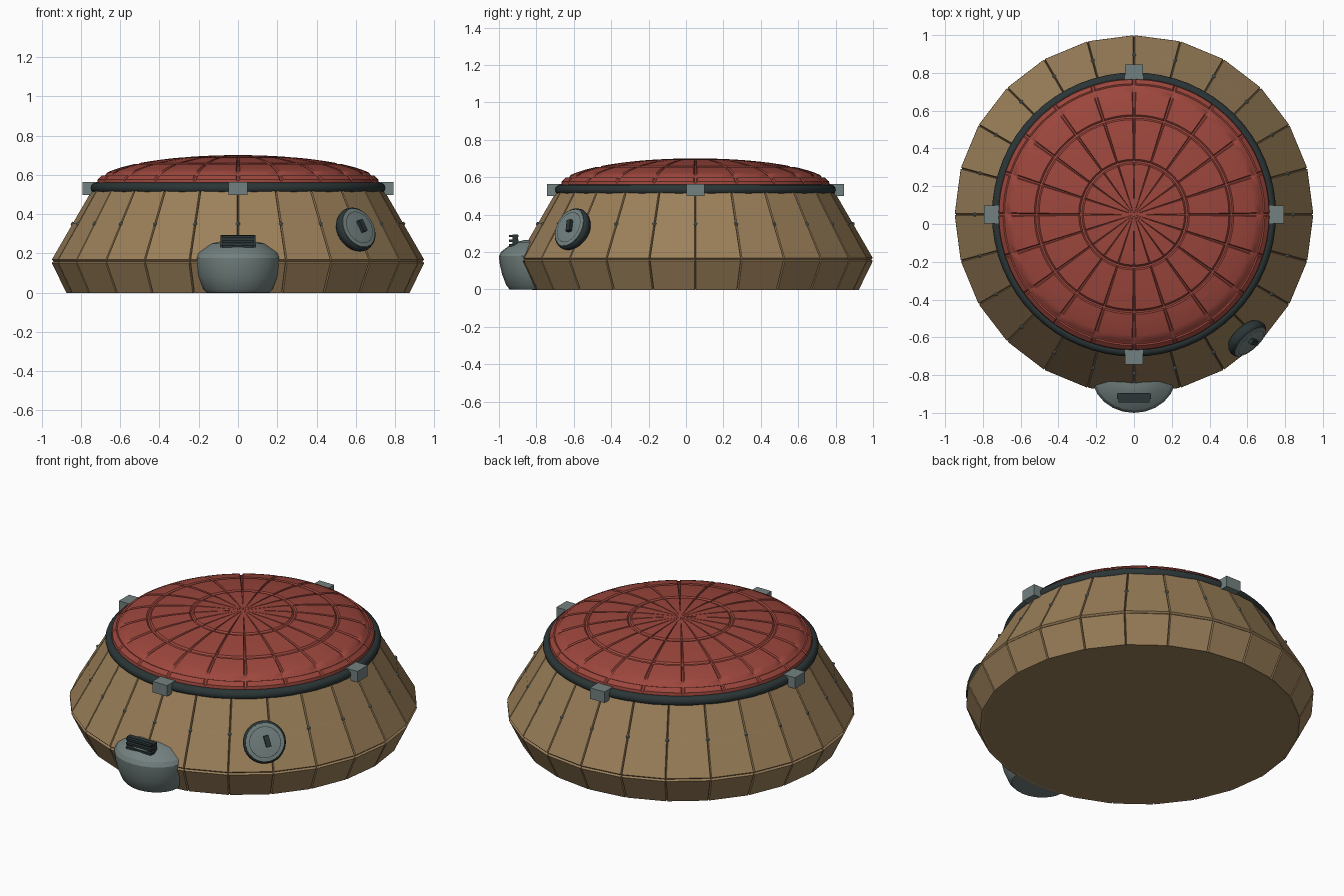
import bpy, bmesh, math
from mathutils import Matrix, Vector

if "Cube" in bpy.data.objects:
    bpy.data.objects.remove(bpy.data.objects["Cube"])

CY = 0.05                       # the round body sits slightly behind the origin
C = Vector((0, CY, 0))


def mat(name, r, g, b):
    m = bpy.data.materials.new(name)
    m.diffuse_color = (r, g, b, 1)
    m.use_nodes = True
    m.node_tree.nodes["Principled BSDF"].inputs["Base Color"].default_value = m.diffuse_color
    return m


TAN = mat("tan_panel", .33, .215, .102)
RED = mat("red_panel", .335, .062, .046)
GREY = mat("grey_metal", .17, .22, .215)
DARK = mat("dark_rubber", .024, .036, .037)


def finish(name, bm, material, smooth=None, matrix=None):
    bmesh.ops.recalc_face_normals(bm, faces=bm.faces)
    me = bpy.data.meshes.new(name)
    bm.to_mesh(me)
    bm.free()
    me.materials.append(material)
    ob = bpy.data.objects.new(name, me)
    bpy.context.collection.objects.link(ob)
    if matrix:
        ob.matrix_world = matrix
    if smooth:
        bpy.ops.object.select_all(action='DESELECT')
        ob.select_set(True)
        bpy.context.view_layer.objects.active = ob
        bpy.ops.object.shade_smooth_by_angle(angle=math.radians(smooth))
    return ob


def lathe(profile, angles, closed=False, caps=True):
    """Revolve (radius, z) points around z; returns the bmesh and side faces by row."""
    bm = bmesh.new()
    rings = [[bm.verts.new((r * math.cos(a), r * math.sin(a), z)) for a in angles] for r, z in profile]
    n, rows = len(angles), []
    for i in range(len(rings) if closed else len(rings) - 1):
        lo, hi = rings[i], rings[(i + 1) % len(rings)]
        rows.append([bm.faces.new((lo[j], lo[(j + 1) % n], hi[(j + 1) % n], hi[j])) for j in range(n)])
    if caps and not closed:
        bm.faces.new(rings[0][::-1])
        bm.faces.new(rings[-1])
    return bm, rows


def circle(n):
    return [2 * math.pi * k / n for k in range(n)]


def add_box(bm, size, loc):
    bmesh.ops.create_cube(bm, size=1, matrix=Matrix.Translation(loc) @ Matrix.Diagonal((*size, 1)))


at_body = Matrix.Translation(C)

# Body: core with raised panels and narrow gaps between them
bm, rows = lathe([(.862, 0), (.94, .16), (.729, .525)], circle(24))
bmesh.ops.recalc_face_normals(bm, faces=bm.faces)
bmesh.ops.inset_individual(bm, faces=rows[0] + rows[1], thickness=.0045, depth=.012)
finish("body", bm, TAN, matrix=at_body)

# Thin seam halfway up the upper panels
bm, _ = lathe([(.8465, .3495), (.8445, .3525)], circle(24), caps=False)
finish("panel_seam", bm, TAN, matrix=at_body)

# Bolts on the seams
bm = bmesh.new()
for a in circle(24):
    bmesh.ops.create_icosphere(bm, subdivisions=1, radius=.012,
                               matrix=Matrix.Translation((.842 * math.cos(a), .842 * math.sin(a), .35)))
finish("seam_bolts", bm, GREY, matrix=at_body)

# Dome: puffed panels separated by sunken grooves
W = .007
STEP = math.pi / 10
offsets = (-W, W, W * 2.2, .105, .157, .209, STEP - W * 2.2)
angles = [k * STEP + o for k in range(20) for o in offsets]
radii = [.715]
seam_rings = (.68, .515, .28)
for outer, inner in zip(seam_rings, seam_rings[1:] + (0,)):
    radii += [outer + .013, outer + .005, outer - .005, outer - .013]
    radii += [outer + (inner - outer) * t for t in (.25, .5, .75)]
radii += [.012]
profile = [(.722, .525)] + [(r, .549 + .144 * math.sqrt(1 - (r / .722) ** 2)) for r in radii]
bm, rows = lathe(profile, angles)
groove = set()
for i, row in enumerate(rows):
    mid = (profile[i][0] + profile[i + 1][0]) / 2
    ring = any(abs(mid - s) < .002 for s in seam_rings)
    for j, f in enumerate(row):
        if ring or j % len(offsets) == 0:
            groove.update(f.verts)
for v in bm.verts:                       # lift panel areas out of the grooves
    if v not in groove:
        v.co.z += .008
finish("dome", bm, RED, smooth=35, matrix=at_body)

# Rubber ring around the dome
bm, _ = lathe([(.724 + .028 * math.cos(t), .533 + .028 * math.sin(t)) for t in circle(12)], circle(64), closed=True)
finish("dome_ring", bm, DARK, smooth=60, matrix=at_body)

# Four clamps
for k in range(4):
    bm = bmesh.new()
    add_box(bm, (.097, .097, .066), (.745, 0, .532))
    finish("clamp", bm, GREY, matrix=at_body @ Matrix.Rotation(k * math.pi / 2, 4, 'Z'))

# Front pod, a little wider than deep
bm, _ = lathe([(.142, 0), (.16, .02), (.183, .08), (.197, .14), (.2, .178), (.187, .203), (.125, .25), (.06, .265)],
              circle(24))
finish("front_pod", bm, GREY, smooth=25,
       matrix=Matrix.Translation((0, -.8, 0)) @ Matrix.Diagonal((1.12, 1, 1, 1)))

# Slatted grille on the pod
bm = bmesh.new()
add_box(bm, (.178, .03, .078), (0, -.912, .255))
for z in (.236, .261, .286):
    add_box(bm, (.165, .05, .012), (0, -.921, z))
finish("pod_grille", bm, DARK)

# Round hatch on the sloping wall; local z points outwards
az, tilt = math.radians(-48), math.radians(68)
hatch = (Matrix.Translation((.606, -.613, .325)) @ Matrix.Rotation(az, 4, 'Z')
         @ Matrix.Rotation(tilt, 4, 'Y'))
bm, _ = lathe([(.1, -.045), (.113, -.028), (.118, -.008), (.114, .008), (.104, .014), (.096, .01)], circle(32))
finish("hatch_rim", bm, DARK, smooth=50, matrix=hatch)
bm, _ = lathe([(.105, .005), (.105, .017), (.088, .02)], circle(32))
finish("hatch_plate", bm, GREY, smooth=30, matrix=hatch)
bm, _ = lathe([(.084, .0212), (.087, .0212)], circle(32), caps=False)
finish("hatch_groove", bm, DARK, matrix=hatch)
bm = bmesh.new()
add_box(bm, (.064, .028, .024), (0, 0, .028))
finish("hatch_handle", bm, DARK, matrix=hatch @ Matrix.Translation((-.005, .012, 0)) @ Matrix.Rotation(.25, 4, 'Z'))
